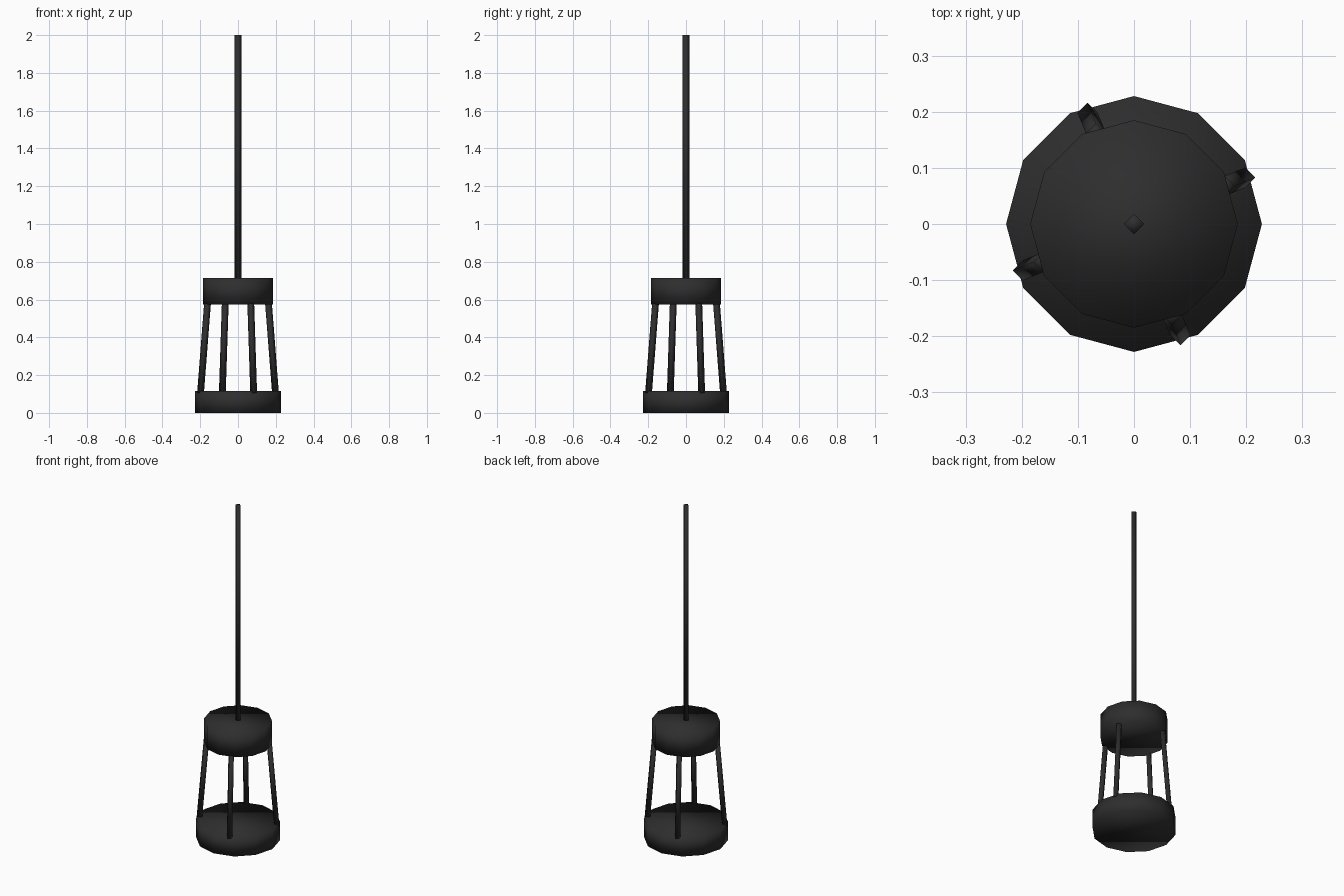
import bpy
import bmesh
from math import cos, sin, pi, radians
from mathutils import Vector

# Remove the default cube
cube = bpy.data.objects.get("Cube")
if cube:
    bpy.data.objects.remove(cube, do_unlink=True)

# Single dark material
COLOUR = (0.027, 0.027, 0.027, 1.0)
black = bpy.data.materials.new("charcoal_black")
black.use_nodes = True
black.diffuse_color = COLOUR
bsdf = black.node_tree.nodes["Principled BSDF"]
bsdf.inputs["Base Color"].default_value = COLOUR
bsdf.inputs["Roughness"].default_value = 0.8


def prism(name, bottom, top, radius, sides):
    """Smooth-shaded prism between two level rings, corners on the axes."""
    bm = bmesh.new()
    rings = []
    for centre in (Vector(bottom), Vector(top)):
        rings.append([
            bm.verts.new(centre + Vector((cos(a), sin(a), 0)) * radius)
            for a in (2 * pi * i / sides for i in range(sides))])
    low, high = rings
    for i in range(sides):
        j = (i + 1) % sides
        bm.faces.new((low[i], low[j], high[j], high[i]))
    bm.faces.new(low[::-1])
    bm.faces.new(high)
    for face in bm.faces:
        face.smooth = True
    mesh = bpy.data.meshes.new(name)
    bm.to_mesh(mesh)
    bm.free()
    mesh.materials.append(black)
    obj = bpy.data.objects.new(name, mesh)
    bpy.context.collection.objects.link(obj)
    return obj


# Lower and upper drums
prism("lower_drum", (0, 0, 0), (0, 0, 0.115), 0.228, 12)
prism("upper_drum", (0, 0, 0.575), (0, 0, 0.715), 0.185, 12)

# Hanging rod
prism("rod", (0, 0, 0.705), (0, 0, 2.0), 0.018, 4)

# Four struts leaning inward between the drums
for n in range(4):
    a = radians(22.7 + 90 * n)
    prism(f"strut_{n + 1}",
          (0.215 * cos(a), 0.215 * sin(a), 0.105),
          (0.175 * cos(a), 0.175 * sin(a), 0.58),
          0.018, 4)
